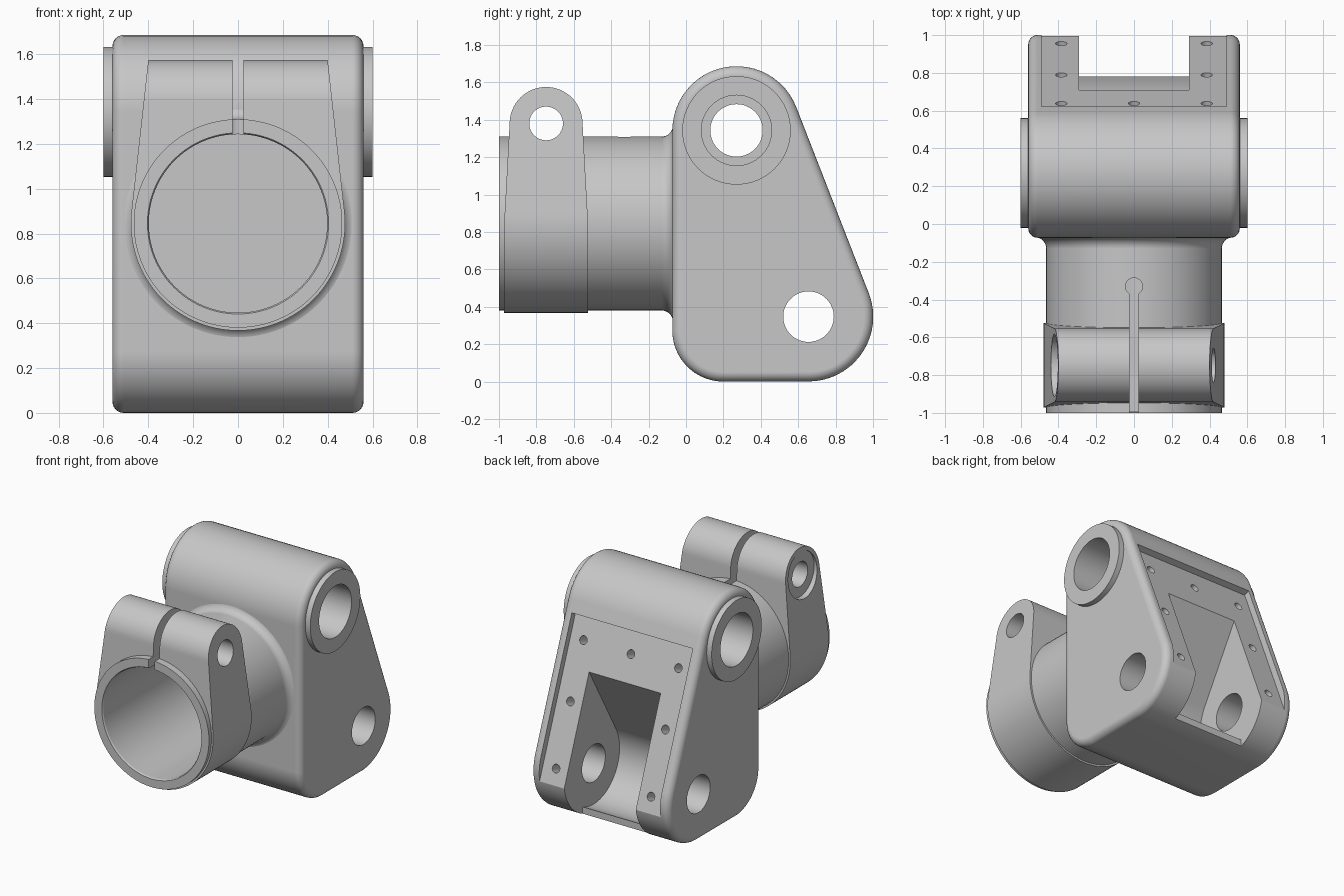
import bpy, bmesh
from math import sin, cos, radians, pi, atan2, acos, hypot, degrees
from mathutils import Matrix, Vector

cube = bpy.data.objects.get("Cube")
if cube:
    bpy.data.objects.remove(cube)

metal = bpy.data.materials.new("plain_grey_metal")
metal.use_nodes = True
grey = (0.57, 0.57, 0.57, 1)
metal.diffuse_color = grey
metal.node_tree.nodes["Principled BSDF"].inputs["Base Color"].default_value = grey


def arc(cu, cv, r, a0, a1, n=24):
    """Points of an arc, angles in degrees."""
    return [(cu + r * cos(radians(a0 + (a1 - a0) * i / n)),
             cv + r * sin(radians(a0 + (a1 - a0) * i / n))) for i in range(n + 1)]


def finish_mesh(name, bm):
    """Point all faces outward and make the object."""
    bmesh.ops.recalc_face_normals(bm, faces=bm.faces)
    bm.normal_update()
    if bm.calc_volume(signed=True) < 0:
        bmesh.ops.reverse_faces(bm, faces=bm.faces)
    mesh = bpy.data.meshes.new(name)
    bm.to_mesh(mesh)
    bm.free()
    mesh.materials.append(metal)
    ob = bpy.data.objects.new(name, mesh)
    bpy.context.collection.objects.link(ob)
    return ob


def loft(name, layers, axis="x"):
    """Join matching outlines (position, points) along x (y, z) or along y (x, z)."""
    bm = bmesh.new()
    place = (lambda a, b, t: (t, a, b)) if axis == "x" else (lambda a, b, t: (a, t, b))
    rims = [[bm.verts.new(place(a, b, t)) for a, b in pts] for t, pts in layers]
    bm.faces.new(rims[0])
    bm.faces.new(rims[-1])
    n = len(rims[0])
    for low, high in zip(rims, rims[1:]):
        for i in range(n):
            j = (i + 1) % n
            bm.faces.new((low[i], low[j], high[j], high[i]))
    return finish_mesh(name, bm)


def prism(name, pts, lo, hi, axis="x"):
    return loft(name, [(lo, pts), (hi, pts)], axis)


def disc(name, centre, r, lo, hi, axis="x", n=64):
    return prism(name, arc(*centre, r, 0, 360 - 360 / n, n - 1), lo, hi, axis)


def combine(target, tool, operation="DIFFERENCE", keep=False):
    mod = target.modifiers.new("combine", "BOOLEAN")
    mod.operation = operation
    mod.solver = "EXACT"
    mod.object = tool
    bpy.context.view_layer.objects.active = target
    bpy.ops.object.modifier_apply(modifier=mod.name)
    if not keep:
        bpy.data.objects.remove(tool)


def tangent_angle(centre, r, p):
    """Direction from centre to p, and the angle from it to the tangent point."""
    du, dv = p[0] - centre[0], p[1] - centre[1]
    return degrees(atan2(dv, du)), degrees(acos(r / hypot(du, dv)))


# Key positions in the side plane (y, z)
pivot, pin = Vector((0.27, 1.343)), Vector((0.655, 0.347))
R = 0.343
down = (pin - pivot).normalized()
out = Vector((-down.y, down.x))
slope = degrees(atan2(out.y, out.x))


def on_back(s, depth=0):
    """Point on the sloping back, s down from its top, depth below it."""
    return pivot + out * (R - depth) + down * s


def housing_outline(inset):
    return (arc(*pivot, R - inset, slope, 180) + arc(0.2, 0.273, 0.273 - inset, 180, 270)
            + arc(*pin, 0.346 - inset, 270, 360 + slope))


# Housing with rounded rims
HALF, ROUND = 0.56, 0.05
rim = [(HALF - ROUND * (1 - sin(a)), housing_outline(ROUND * (1 - cos(a))))
       for a in [pi / 2 * i / 6 for i in range(7)]]
housing = loft("housing", [(-x, pts) for x, pts in reversed(rim)] + rim)
combine(housing, disc("boss", pivot, 0.29, -0.6, 0.6), "UNION")

# Recessed cover seat on the sloping back
DEPTH = 0.045
seat = [on_back(0.09, DEPTH), on_back(1.7, DEPTH), on_back(1.7, -0.3), on_back(0.09, -0.3)]
combine(housing, prism("seat_cut", seat, -0.49, 0.49))

# Pocket for the swinging arm, open at the back and bottom
top = on_back(0.445, DEPTH)
toward, swing = tangent_angle(pin, 0.3, top)
pocket = ([tuple(on_back(0.445, -0.3)), tuple(top)]
          + arc(*pin, 0.3, toward + swing, 295, 40) + [(0.782, -0.2), (1.4, -0.2)])
combine(housing, prism("pocket_cut", pocket, -0.29, 0.29))

# Pivot bore with wider ends, and the lower pin hole
combine(housing, disc("bore_cut", pivot, 0.14, -0.8, 0.8))
for lo, hi in ((-0.8, -0.28), (0.28, 0.8)):
    combine(housing, disc("wide_bore_cut", pivot, 0.188, lo, hi))
combine(housing, disc("pin_cut", pin, 0.135, -0.8, 0.8))

# Screw holes in the cover seat
normal = Vector((0, out.x, out.y))
turn = normal.to_track_quat("Z", "Y").to_matrix().to_4x4()
for x, s in [(0, 0.25)] + [(sx * 0.385, s) for sx in (-1, 1) for s in (0.25, 0.67, 1.13)]:
    p = on_back(s, DEPTH)
    bm = bmesh.new()
    bmesh.ops.create_cone(bm, cap_ends=True, segments=24, radius1=0.03, radius2=0.03, depth=0.2,
                          matrix=Matrix.Translation((x, p.x, p.y)) @ turn)
    combine(housing, finish_mesh("screw_cut", bm))

# Front tube, turned about y, flaring into the housing
AXIS_Z, TUBE = 0.845, 0.465
profile = ([(0.404, -1), (TUBE, -1)] + arc(TUBE + 0.06, -0.13, 0.06, 180, 90, 8)
           + [(TUBE + 0.06, -0.03), (0.398, -0.03), (0.398, -0.99)])
bm = bmesh.new()
loop = [bm.verts.new((r, y, AXIS_Z)) for r, y in profile]
edges = [bm.edges.new((loop[i], loop[(i + 1) % len(loop)])) for i in range(len(loop))]
bmesh.ops.spin(bm, geom=loop + edges, cent=(0, 0, AXIS_Z), axis=(0, 1, 0),
               angle=2 * pi, steps=96, use_merge=True)
bmesh.ops.remove_doubles(bm, verts=bm.verts, dist=0.0001)
tube = finish_mesh("front_tube", bm)

# Clamp collar: front outline crossed with the side outline
corner = (0.4, 1.575)
toward, swing = tangent_angle((0, AXIS_Z), 0.478, corner)
a = toward - swing
collar = ([(-corner[0], corner[1]), corner]
          + arc(0, AXIS_Z, 0.478, a, -180 - a, 64))
clamp = prism("clamp_collar", collar, -1.1, -0.4, "y")
CY, CZ = -0.748, 1.38
side = arc(CY, CZ, 0.195, 0, 180, 32) + [(-0.972, 0.85), (-0.972, 0.2), (-0.524, 0.2), (-0.524, 0.85)]
combine(clamp, prism("side_outline", side, -0.7, 0.7), "INTERSECT")
combine(clamp, disc("collar_bore", (0, AXIS_Z), 0.44, -1.2, -0.3, "y", 96))

# Clamp bolt hole and its flat bolt-head seat
bolt = disc("bolt_cut", (CY, CZ), 0.09, -0.7, 0.7)
combine(tube, bolt, keep=True)
combine(clamp, bolt)
combine(clamp, disc("bolt_seat_cut", (CY, CZ), 0.165, -0.7, -0.4))

# Clamping slit with a round end
slit = prism("slit_cut", [(-1.2, 1.1), (-0.33, 1.1), (-0.33, 1.8), (-1.2, 1.8)], -0.025, 0.025)
bm = bmesh.new()
bmesh.ops.create_cone(bm, cap_ends=True, segments=32, radius1=0.045, radius2=0.045, depth=0.5,
                      matrix=Matrix.Translation((0, -0.33, 1.35)))
combine(tube, finish_mesh("slit_end_cut", bm))
combine(tube, slit, keep=True)
combine(clamp, slit)

# Smooth curved faces, keep edges sharp
for ob in (housing, tube, clamp):
    bpy.ops.object.select_all(action="DESELECT")
    ob.select_set(True)
    bpy.context.view_layer.objects.active = ob
    bpy.ops.object.shade_smooth_by_angle(angle=radians(25))
    ob.modifiers.new("even_normals", "WEIGHTED_NORMAL").keep_sharp = True
